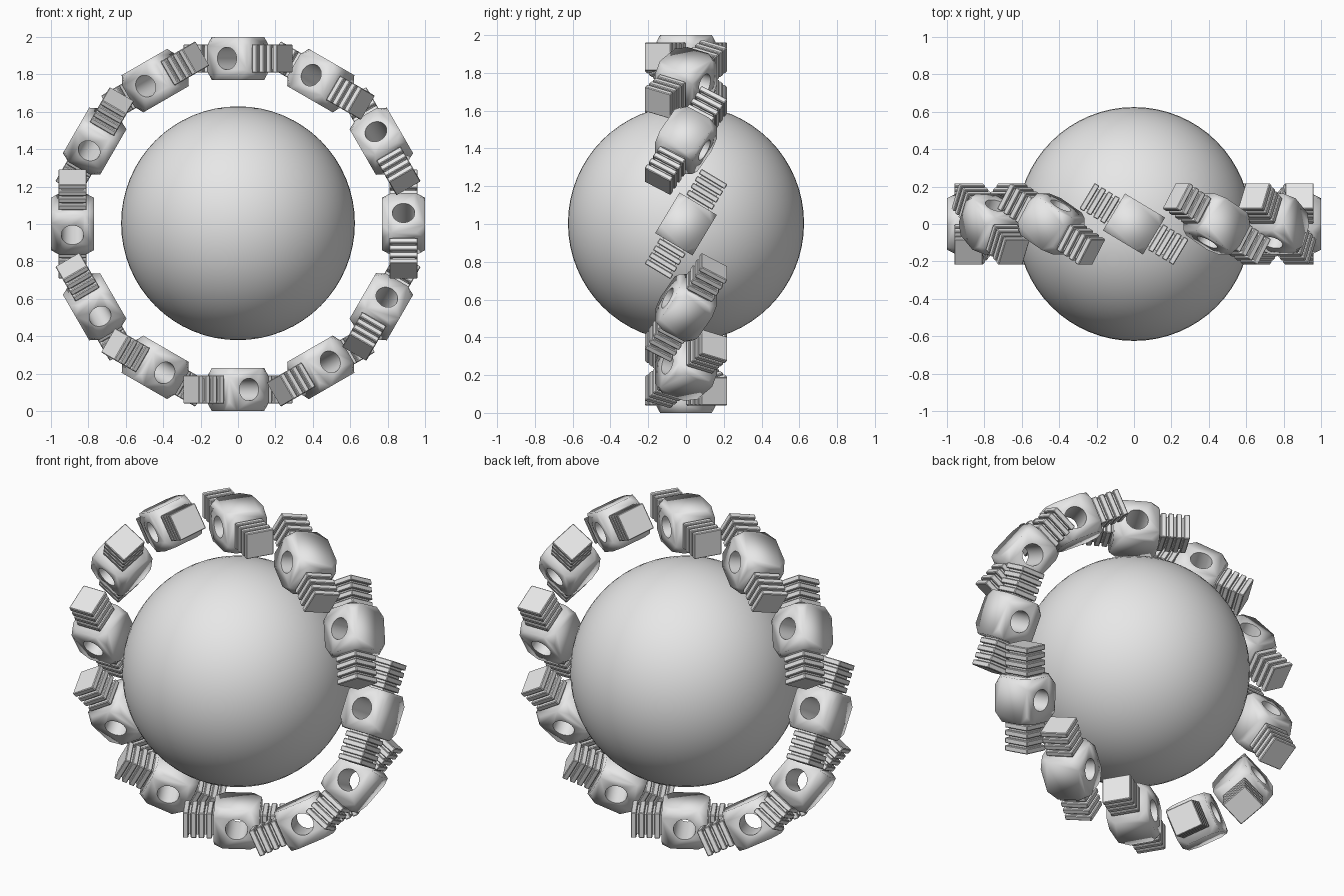
import bpy, bmesh, math
from mathutils import Matrix, Vector

if "Cube" in bpy.data.objects:
    bpy.data.objects.remove(bpy.data.objects["Cube"])

CENTRE = Vector((0, 0, 1.0))
RING_R = 0.885            # radius to the middle of each block
TILT = math.radians(31)   # twist of each link about its radial axis
COUNT = 12

grey = bpy.data.materials.new("light grey")
grey.diffuse_color = (0.8, 0.8, 0.8, 1)
grey.use_nodes = True
grey.node_tree.nodes["Principled BSDF"].inputs["Base Color"].default_value = grey.diffuse_color


def add_box(bm, size, loc):
    m = Matrix.Translation(loc) @ Matrix.Diagonal((*size, 1))
    return bmesh.ops.create_cube(bm, size=1, matrix=m)["verts"]


def make_object(name, bm):
    mesh = bpy.data.meshes.new(name)
    bm.to_mesh(mesh)
    bm.free()
    mesh.materials.append(grey)
    obj = bpy.data.objects.new(name, mesh)
    bpy.context.collection.objects.link(obj)
    return obj


def activate(obj):
    bpy.ops.object.select_all(action='DESELECT')
    obj.select_set(True)
    bpy.context.view_layer.objects.active = obj


# Central globe
bpy.ops.mesh.primitive_uv_sphere_add(segments=64, ring_count=32, radius=0.625,
                                     location=CENTRE + Vector((0, 0, 0.004)))
globe = bpy.context.object
globe.name = "globe"
globe.data.materials.append(grey)
bpy.ops.object.shade_smooth()

# Block with cut corners (local x = link axis, y = hole axis, z = radial)
bm = bmesh.new()
verts = add_box(bm, (0.25, 0.23, 0.23), (0, 0, 0))
bmesh.ops.bevel(bm, geom=verts, offset=0.05, segments=1, affect='VERTICES')
block = make_object("block", bm)

# Round hole through the block
bm = bmesh.new()
bmesh.ops.create_cone(bm, cap_ends=True, segments=32, radius1=0.06, radius2=0.06,
                      depth=0.6, matrix=Matrix.Rotation(math.pi / 2, 4, 'X'))
cutter = make_object("hole_cutter", bm)
cutter.hide_render = True
activate(block)
mod = block.modifiers.new("hole", 'BOOLEAN')
mod.object = cutter
mod.operation = 'DIFFERENCE'
mod.solver = 'EXACT'
bpy.ops.object.modifier_apply(modifier=mod.name)
bpy.data.objects.remove(cutter)
bpy.ops.object.shade_smooth_by_angle(angle=math.radians(60))

# Finned stacks on both ends of the block
bm = bmesh.new()
for side in (-1, 1):
    add_box(bm, (0.16, 0.125, 0.12), (side * 0.2, 0, 0))
    for i in range(4):
        plate = add_box(bm, (0.03, 0.16, 0.15), (side * (0.15 + i * 0.0427), 0, 0))
        edges = list({e for v in plate for e in v.link_edges})
        bmesh.ops.bevel(bm, geom=edges, offset=0.004, segments=1, affect='EDGES')
fins = make_object("fin_stacks", bm)

# Repeat the link around the ring, sharing the meshes
for i in range(COUNT):
    a = 2 * math.pi * i / COUNT
    radial = Vector((math.cos(a), 0, math.sin(a)))
    tangent = Vector((-math.sin(a), 0, math.cos(a)))
    axis = tangent * math.cos(TILT) + Vector((0, math.sin(TILT), 0))
    hole = radial.cross(axis)
    frame = Matrix((axis, hole, radial)).transposed().to_4x4()
    frame.translation = CENTRE + radial * RING_R
    for part in (block, fins):
        obj = part
        if i:
            obj = part.copy()
            bpy.context.collection.objects.link(obj)
        obj.matrix_world = frame
